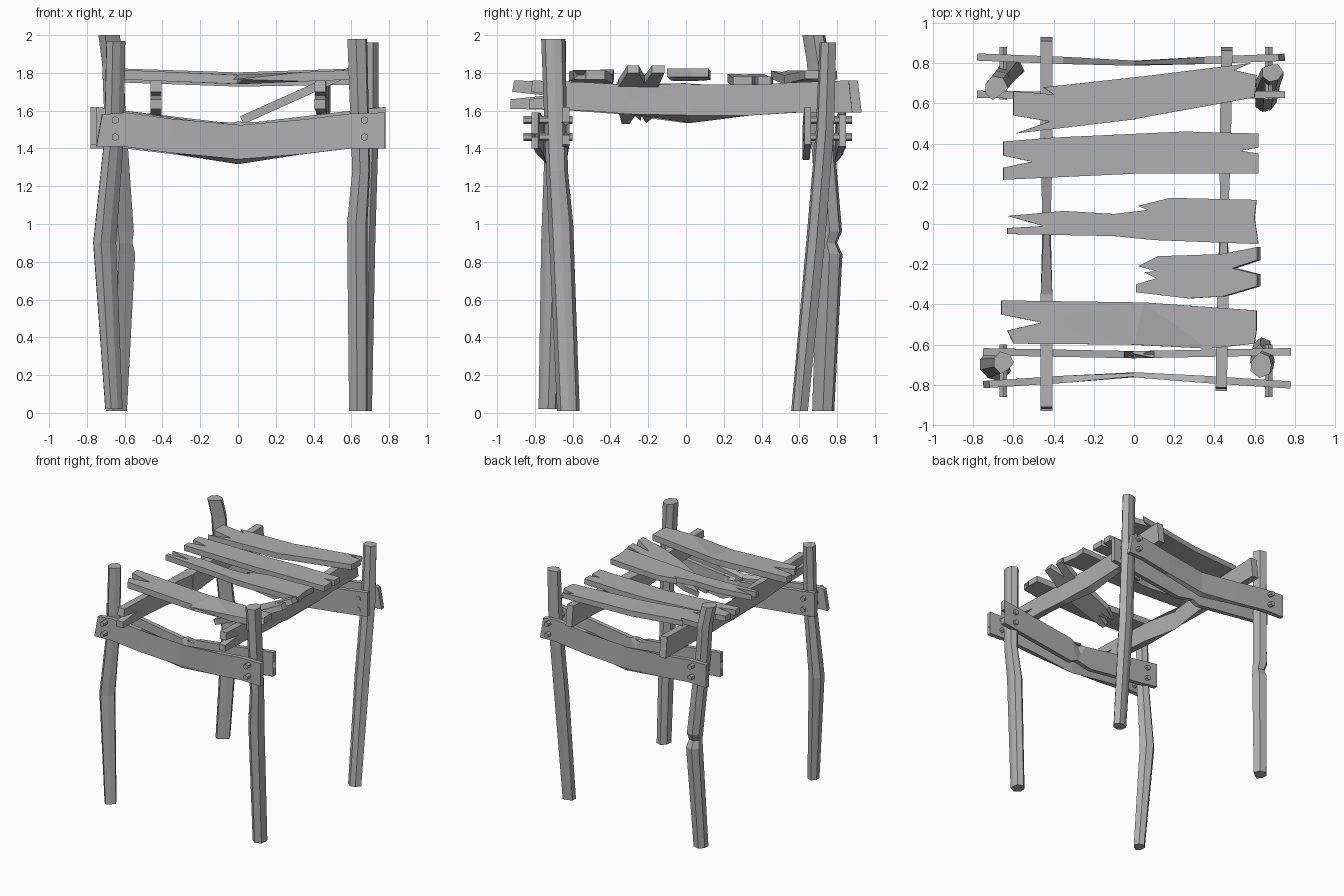
import bpy
import bmesh
import math
import random
from mathutils import Vector

cube = bpy.data.objects.get("Cube")
if cube:
    bpy.data.objects.remove(cube, do_unlink=True)

random.seed(4)

wood = bpy.data.materials.new("weathered_grey")
wood.use_nodes = True
grey = (0.43, 0.43, 0.43, 1)
wood.diffuse_color = grey
wood.node_tree.nodes["Principled BSDF"].inputs["Base Color"].default_value = grey


def finish(name, bm):
    """Turn a bmesh into a flat shaded wooden object."""
    bmesh.ops.recalc_face_normals(bm, faces=bm.faces[:])
    mesh = bpy.data.meshes.new(name)
    bm.to_mesh(mesh)
    bm.free()
    mesh.materials.append(wood)
    obj = bpy.data.objects.new(name, mesh)
    bpy.context.collection.objects.link(obj)
    return obj


def board(name, outline, thickness, place):
    """Cut a board from an outline, bend it with place(u, v) and thicken it."""
    bm = bmesh.new()
    bm.faces.new([bm.verts.new((u, v, 0)) for u, v in outline])
    bmesh.ops.triangulate(bm, faces=bm.faces[:])
    for cut in (-0.35, 0, 0.35):
        bmesh.ops.bisect_plane(bm, geom=bm.verts[:] + bm.edges[:] + bm.faces[:],
                               plane_co=(cut, 0, 0), plane_no=(1, 0, 0))
    for vert in bm.verts:
        vert.co = Vector(place(vert.co.x, vert.co.y))
    obj = finish(name, bm)
    solid = obj.modifiers.new("thickness", "SOLIDIFY")
    solid.thickness = thickness
    solid.offset = 0
    return obj


def post(name, path, sides=7):
    """Loft an uneven polygon along a crooked path of (x, y, z, radius)."""
    bm = bmesh.new()
    shape = [random.uniform(0.82, 1.12) for _ in range(sides)]
    shape[random.randrange(sides)] = 0.68
    rings = []
    for x, y, z, radius in path:
        ring = []
        for i, factor in enumerate(shape):
            angle = math.tau * i / sides
            reach = radius * factor
            ring.append(bm.verts.new((x + reach * math.cos(angle),
                                      y + reach * math.sin(angle), z)))
        rings.append(ring)
    for low, high in zip(rings, rings[1:]):
        for i in range(sides):
            j = (i + 1) % sides
            bm.faces.new((low[i], low[j], high[j], high[i]))
    bm.faces.new(rings[0])
    bm.faces.new(rings[-1])
    return finish(name, bm)


# Crooked corner posts
post("front_right_post", [(-.66, -.73, .02, .055), (-.71, -.7, .9, .073),
                          (-.66, -.69, 1.45, .062), (-.65, -.69, 1.97, .06)])
post("front_left_post", [(.645, -.62, .01, .06), (.64, -.66, 1, .066),
                         (.66, -.68, 1.28, .058), (.64, -.7, 1.98, .064)])
post("back_right_post", [(-.65, .725, .01, .058), (-.615, .76, .84, .066),
                         (-.615, .745, .9, .052), (-.62, .76, .96, .064),
                         (-.66, .71, 1.6, .06), (-.67, .7, 1.85, .06),
                         (-.69, .675, 2, .06)])
post("back_left_post", [(.65, .605, .01, .055), (.66, .69, .9, .062),
                        (.68, .74, 1.5, .06), (.685, .755, 1.96, .055)])

# Paired cross rails; the back pair is the front pair turned half round
outer_rail = [(-.75, 1.41), (-.61, 1.41), (0, 1.33), (.6, 1.4), (.78, 1.4),
              (.78, 1.46), (.7, 1.465), (.78, 1.48), (.78, 1.59), (.6, 1.585),
              (0, 1.51), (-.6, 1.59), (-.72, 1.58)]
inner_rail = [(-.75, 1.42), (-.6, 1.4), (-.1, 1.34), (.04, 1.37), (.1, 1.34),
              (.6, 1.4), (.78, 1.42), (.78, 1.47), (.64, 1.5), (.78, 1.54),
              (.78, 1.62), (.6, 1.6), (.1, 1.54), (.16, 1.5), (-.05, 1.52),
              (-.6, 1.6), (-.75, 1.62)]


def rail(name, outline, turn, y, bow):
    board(name, outline, 0.036,
          lambda u, v: (turn * u, y + bow * (1 - abs(u) / 0.77), v))


rail("front_outer_rail", outer_rail, 1, -.8, .05)
rail("front_inner_rail", inner_rail, 1, -.635, -.015)
rail("back_outer_rail", outer_rail, -1, .83, -.03)
rail("back_inner_rail", inner_rail, -1, .645, -.01)

# Pegs through rails and posts
for side, x in (("right", -.65), ("left", .67)):
    for end, y in (("front", -.73), ("back", .75)):
        for level, z in (("lower", 1.46), ("upper", 1.55)):
            bm = bmesh.new()
            bmesh.ops.create_cone(bm, cap_ends=True, segments=6, radius1=.021,
                                  radius2=.021, depth=.26)
            for vert in bm.verts:
                vert.co = Vector((x + vert.co.x, y + vert.co.z, z + vert.co.y))
            finish(f"{end}_{side}_{level}_peg", bm)

# Long beams from front to back
beam = [(-.93, 1.61), (-.6, 1.6), (0, 1.555), (.6, 1.59), (.93, 1.59),
        (.91, 1.76), (.6, 1.75), (0, 1.72), (-.6, 1.75), (-.91, 1.76),
        (-.92, 1.7), (-.74, 1.68), (-.93, 1.66)]
board("right_beam", beam, .058, lambda u, v: (-.435, u, v))
board("left_beam", beam, .056,
      lambda u, v: (.448 + .015 * u, .025 + u * .92, v))

# Split roof planks
front_plank = [(-.66, -.38), (-.66, -.45), (-.46, -.49), (-.63, -.53),
               (-.6, -.595), (0, -.6), (.37, -.62), (.6, -.595), (.5, -.555),
               (.61, -.53), (.61, -.43), (.05, -.39)]
broken_plank = [(.02, -.34), (.02, -.3), (.12, -.27), (.06, -.24), (.12, -.235),
                (.03, -.21), (.13, -.16), (.44, -.15), (.62, -.115),
                (.62, -.18), (.5, -.22), (.62, -.25), (.62, -.31), (.45, -.36),
                (.28, -.37)]
middle_plank = [(-.63, -.05), (-.63, -.02), (-.45, -.01), (-.63, .04),
                (-.35, .065), (-.1, .05), (.07, .07), (.02, .09), (.18, .13),
                (.61, .12), (.6, .03), (.62, -.1), (.1, -.08), (-.1, -.06)]
wide_plank = [(-.65, .22), (-.65, .28), (-.51, .31), (-.65, .34), (-.65, .41),
              (-.4, .43), (.25, .46), (.62, .45), (.62, .38), (.53, .365),
              (.62, .35), (.62, .25), (0, .25)]
slanted_plank = [(-.59, .45), (-.42, .51), (-.6, .54), (-.6, .66), (-.4, .645),
                 (-.45, .68), (.05, .735), (.58, .8), (.5, .765), (.61, .74),
                 (.6, .63), (.1, .54), (0, .52)]


def sagging(height, sag, tilt=0):
    return lambda u, v: (u, v, height + sag * abs(u) / 0.6 + tilt * u)


board("front_plank", front_plank, .05, sagging(1.765, .025))
board("broken_plank", broken_plank, .045, sagging(1.54, 0, .45))
board("middle_plank", middle_plank, .045, sagging(1.78, .02))
board("wide_plank", wide_plank, .045, sagging(1.75, .015, -.01))
board("slanted_plank", slanted_plank, .045, sagging(1.765, .025))
